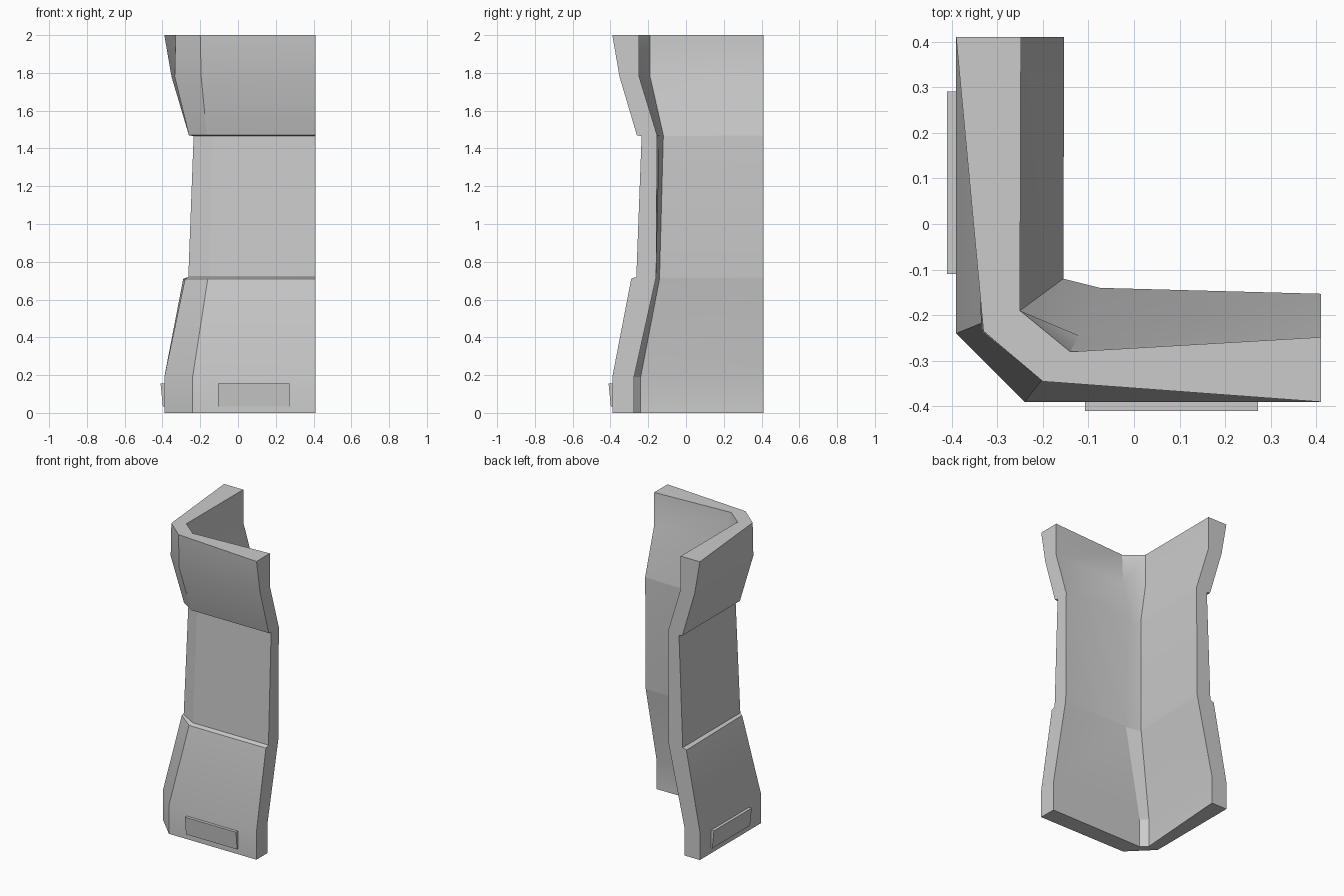
import bpy, bmesh, math

if "Cube" in bpy.data.objects:
    bpy.data.objects.remove(bpy.data.objects["Cube"])

END = 0.41  # both legs of the corner stop here


def make_object(name, verts, faces, angle):
    me = bpy.data.meshes.new(name)
    bm = bmesh.new()
    vs = [bm.verts.new(v) for v in verts]
    for f in faces:
        bm.faces.new([vs[i] for i in f])
    bmesh.ops.recalc_face_normals(bm, faces=bm.faces)
    bm.to_mesh(me)
    bm.free()
    ob = bpy.data.objects.new(name, me)
    bpy.context.collection.objects.link(ob)
    bpy.context.view_layer.objects.active = ob
    ob.select_set(True)
    bpy.ops.object.shade_smooth_by_angle(angle=math.radians(angle))
    ob.select_set(False)
    return ob


# L-shaped sections: z, outer offset at ends, outer chamfer (left, right),
# inner offset at ends, inner chamfer (left, right)
levels = [
    (0.00, -.39, (-.39, -.24), (-.24, -.39), -.275, (-.32, -.24), (-.28, -.28)),
    (0.19, -.39, (-.39, -.24), (-.24, -.39), -.275, (-.32, -.24), (-.28, -.28)),
    (0.71, -.29, (-.28, -.195), (-.16, -.29), -.16, (-.175, -.14), (-.07, -.16)),
    (0.72, -.263, (-.263, -.20), (-.15, -.263), -.158, (-.175, -.14), (-.07, -.16)),
    (1.465, -.235, (-.235, -.19), (-.14, -.235), -.153, (-.155, -.12), (-.075, -.14)),
    (1.47, -.26, (-.26, -.20), (-.165, -.26), -.153, (-.155, -.12), (-.075, -.14)),
    (1.78, -.352, (-.335, -.235), (-.195, -.345), -.248, (-.25, -.19), (-.12, -.245)),
    (2.00, -.39, (-.33, -.235), (-.20, -.345), -.248, (-.25, -.19), (-.14, -.28)),
]
verts = []
for z, eo, o1, o2, ei, b1, b2 in levels:
    ring = [(eo, END), o1, o2, (END, eo), (END, ei), b2, b1, (ei, END)]
    verts += [(x, y, z) for x, y in ring]

# Wall skin between sections, then the bottom and top strips
faces = []
for k in range(len(levels) - 1):
    for i in range(8):
        j = (i + 1) % 8
        faces.append((8 * k + i, 8 * k + j, 8 * k + 8 + j, 8 * k + 8 + i))
for base in (0, 8 * (len(levels) - 1)):
    for i in range(3):
        faces.append((base + i, base + i + 1, base + 6 - i, base + 7 - i))
make_object("corner_wall", verts, faces, 20)


# Raised plates near the foot, leaning slightly outward at the top
def plate(name, a, b, on_left):
    prof = [(-.37, .035), (-.398, .035), (-.41, .155), (-.37, .155)]
    vs = [((d, t, z) if on_left else (t, d, z)) for t in (a, b) for d, z in prof]
    fs = [(0, 1, 2, 3), (4, 5, 6, 7)]
    fs += [(i, (i + 1) % 4, 4 + (i + 1) % 4, 4 + i) for i in range(4)]
    make_object(name, vs, fs, 20)


plate("front_plate", -.107, .272, False)
plate("left_plate", -.11, .29, True)
